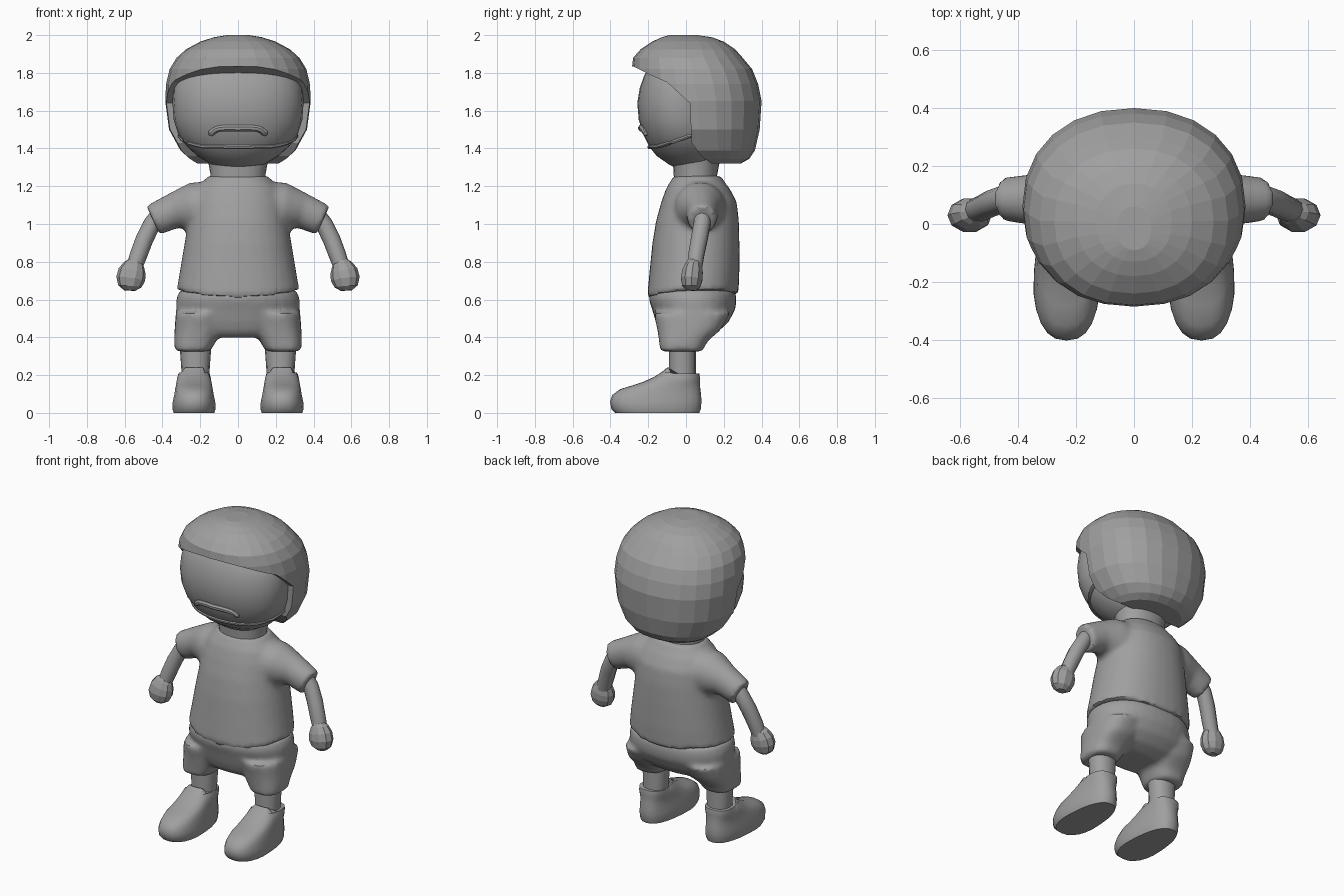
import bpy, bmesh
from math import sin, cos, pi, radians
from mathutils import Vector
from mathutils.bvhtree import BVHTree

if "Cube" in bpy.data.objects:
    bpy.data.objects.remove(bpy.data.objects["Cube"], do_unlink=True)

GREY = bpy.data.materials.new("plain_grey")
GREY.use_nodes = True
GREY.diffuse_color = (0.35, 0.35, 0.35, 1)
GREY.node_tree.nodes["Principled BSDF"].inputs["Base Color"].default_value = (0.35, 0.35, 0.35, 1)


def power(v, e):
    return abs(v) ** e * (1 if v > 0 else -1)


def flat_ring(z, x0, x1, y0, y1, n=24, square=2.2):
    """Horizontal superellipse that fits the given box."""
    e = 2 / square
    return [Vector(((x0 + x1) / 2 + (x1 - x0) / 2 * power(cos(t), e),
                    (y0 + y1) / 2 + (y1 - y0) / 2 * power(sin(t), e), z))
            for t in (2 * pi * i / n for i in range(n))]


def tube_rings(points, sizes, n=12):
    """Rings across a path; sizes are (height, depth) pairs."""
    pts = [Vector(p) for p in points]
    rings = []
    for i, p in enumerate(pts):
        d = (pts[min(i + 1, len(pts) - 1)] - pts[max(i - 1, 0)]).normalized()
        up = d.cross(Vector((0, 1, 0))).normalized()
        side = up.cross(d)
        h, w = sizes[i]
        rings.append([p + up * h * cos(2 * pi * k / n) + side * w * sin(2 * pi * k / n)
                      for k in range(n)])
    return rings


def loft(bm, rings):
    loops = [[bm.verts.new(p) for p in r] for r in rings]
    for a, b in zip(loops, loops[1:]):
        for i in range(len(a)):
            j = (i + 1) % len(a)
            bm.faces.new((a[i], a[j], b[j], b[i]))
    bm.faces.new(loops[0][::-1])
    bm.faces.new(loops[-1])


def make(name, ring_sets, smooth=False):
    bm = bmesh.new()
    for rings in ring_sets:
        loft(bm, rings)
    bmesh.ops.recalc_face_normals(bm, faces=bm.faces[:])
    me = bpy.data.meshes.new(name)
    bm.to_mesh(me)
    bm.free()
    me.materials.append(GREY)
    for p in me.polygons:
        p.use_smooth = smooth
    ob = bpy.data.objects.new(name, me)
    bpy.context.collection.objects.link(ob)
    return ob


def bake(ob):
    """Apply every modifier of the object."""
    bpy.context.view_layer.update()
    dg = bpy.context.evaluated_depsgraph_get()
    me = bpy.data.meshes.new_from_object(ob.evaluated_get(dg))
    ob.modifiers.clear()
    ob.data = me


def blend(ob, voxel=0.016, rounds=5):
    """Fuse overlapping shells into one soft cloth surface."""
    m = ob.modifiers.new("fuse", "REMESH")
    m.mode, m.voxel_size, m.use_smooth_shade = "VOXEL", voxel, True
    s = ob.modifiers.new("soften", "SMOOTH")
    s.factor, s.iterations = 0.5, rounds
    bake(ob)


def stack(table, **kw):
    return [flat_ring(z, -r, r, y0, y1, **kw) for z, r, y0, y1 in table]


# Head and neck
face = make("face", [stack([
    (1.30, .07, -.06, .10), (1.315, .14, -.09, .14), (1.36, .215, -.155, .18),
    (1.41, .27, -.195, .2), (1.47, .315, -.225, .2), (1.55, .34, -.25, .2),
    (1.64, .347, -.258, .2), (1.72, .342, -.245, .2), (1.79, .32, -.22, .18),
    (1.86, .25, -.17, .14)], n=28)], smooth=True)
make("neck", [stack([(1.18, .15, -.06, .17), (1.26, .145, -.065, .165),
                     (1.34, .16, -.07, .18)])], smooth=True)

# Hair: full cap with the face opening cut out of it
hair = make("hair", [stack([
    (1.32, .22, -.1, .29), (1.345, .255, -.14, .335), (1.39, .305, -.18, .365),
    (1.5, .365, -.25, .39), (1.65, .385, -.28, .4), (1.74, .381, -.285, .382),
    (1.82, .362, -.287, .35), (1.88, .325, -.28, .3), (1.925, .275, -.24, .26),
    (1.965, .2, -.18, .2), (1.988, .13, -.13, .14), (2.0, .06, -.09, .06)])])
opening_side = [(-.6, 1.835), (-.28, 1.835), (-.19, 1.79), (-.1, 1.75), (.02, 1.64),
                (.03, 1.43), (.08, 1.36), (.16, 1.3), (.16, 1.2), (-.6, 1.2)]
cutter = make("opening_cutter", [[[Vector((x, y, z)) for y, z in opening_side]
                                  for x in (-.6, .6)]])
cutter.hide_render = True
cut = hair.modifiers.new("opening", "BOOLEAN")
cut.operation, cut.object, cut.solver = "DIFFERENCE", cutter, "EXACT"
bake(hair)
bpy.data.objects.remove(cutter, do_unlink=True)

# Moustache and jaw beard follow the face surface
bm = bmesh.new()
bm.from_mesh(face.data)
skin = BVHTree.FromBMesh(bm)
bm.free()


def on_skin(points):
    return [skin.find_nearest(Vector(p))[0] for p in points]


steps = [i / 10 for i in range(-10, 11)]
lip = on_skin([(.17 * t, -.26, 1.5 - .06 * abs(t) ** 5) for t in steps])


def strand(path, size):
    """Tapered tube with upright cross sections."""
    rings = []
    for i, p in enumerate(path):
        d = (path[min(i + 1, len(path) - 1)] - path[max(i - 1, 0)]).normalized()
        a = d.cross(Vector((0, -1, .3))).normalized()
        if abs(d.y) > .8:
            a = d.cross(Vector((1, 0, 0))).normalized()
        b = d.cross(a)
        r = size * (.5 if i in (0, len(path) - 1) else 1)
        rings.append([p + a * r * cos(k * pi / 4) + b * r * sin(k * pi / 4) for k in range(8)])
    return rings


make("moustache", [strand(lip, .018)], smooth=True)
jaw = on_skin([(.34 * sin(radians(95 * t)), .04 - .28 * cos(radians(95 * t)),
                1.37 + .09 * t * t) for t in steps])
make("jaw_beard", [strand(jaw, .011)], smooth=True)

# T-shirt: body with a curved hem, fused with both sleeves
body = stack([(.605, .325, -.207, .278), (.75, .308, -.193, .283), (.9, .283, -.178, .283),
              (1.02, .263, -.158, .28), (1.12, .25, -.13, .268), (1.19, .222, -.105, .23),
              (1.23, .18, -.08, .198), (1.255, .158, -.065, .187)], n=32)
for p in body[0]:
    p.z += .045 * (p.x / .325) ** 2 + (.02 if p.y > .15 else 0)
sleeves = [tube_rings([(s * .1, .07, 1.1), (s * .24, .075, 1.085), (s * .34, .085, 1.07),
                       (s * .45, .085, 1.02)],
                      [(.13, .15), (.135, .13), (.095, .09), (.085, .075)], n=20)
           for s in (1, -1)]
blend(make("t_shirt", [body] + sleeves))

# Shorts: seat and two short legs
seat = stack([(.4, .2, -.11, .1), (.43, .27, -.14, .17), (.48, .315, -.16, .225),
              (.55, .328, -.18, .262), (.6, .328, -.197, .268), (.65, .31, -.19, .26)], n=32)
trouser_legs = []
for s in (1, -1):
    table = [(.325, .147, .335, -.137, .087), (.38, .115, .338, -.143, .115),
             (.44, .085, .336, -.152, .185), (.53, .07, .33, -.172, .235)]
    trouser_legs.append([flat_ring(z, min(s * a, s * b), max(s * a, s * b), y0, y1, square=2.6)
                         for z, a, b, y0, y1 in table])
blend(make("shorts", [seat] + trouser_legs))

# Arms, hands, shins and shoes on each side
for side, s in (("left", 1), ("right", -1)):
    make(side + "_arm", [tube_rings(
        [(s * .41, .085, 1.06), (s * .455, .085, 1.0), (s * .495, .07, .92),
         (s * .525, .055, .84), (s * .55, .045, .77), (s * .56, .04, .73)],
        [(.045, .045), (.046, .046), (.047, .046), (.046, .044), (.043, .042), (.04, .04)],
        n=10)], smooth=True)
    make(side + "_hand", [tube_rings(
        [(s * .545, .043, .805), (s * .55, .04, .785), (s * .56, .035, .75),
         (s * .568, .03, .71), (s * .572, .028, .67), (s * .573, .027, .648)],
        [(.035, .035), (.055, .045), (.073, .057), (.077, .06), (.062, .05), (.03, .025)],
        n=10)])
    make(side + "_shin", [[flat_ring(z, s * .225 - r, s * .225 + r, -.09, .052, n=16)
                           for z, r in ((.15, .072), (.25, .076), (.36, .085))]], smooth=True)
    # Shoe rings narrow toward the heel; the collar dips at the back
    rings = []
    for z, r, toe, heel in [(0, .112, -.375, .07), (.02, .118, -.395, .078),
                            (.06, .116, -.402, .082), (.095, .108, -.39, .08),
                            (.125, .104, -.35, .076), (.145, .1, -.285, .074),
                            (.165, .098, -.225, .073), (.19, .094, -.17, .073),
                            (.215, .09, -.13, .073), (.24, .085, -.1, .07)]:
        ring = flat_ring(z, -r, r, toe, heel, n=24, square=2.5)
        for p in ring:
            t = min(max((p.y + .25) / .33, 0), 1)
            p.x = s * .233 + p.x * (1 - .2 * t * (1 - z / .3))
            if z > .15 and p.y > -.08:
                p.z -= (z - .15) * .35
        rings.append(ring)
    make(side + "_shoe", [rings])

# Soft shading that keeps real edges sharp
bpy.ops.object.select_all(action="DESELECT")
for ob in bpy.context.scene.objects:
    if ob.type == "MESH" and ob.name != "hair" and not ob.name.endswith("hand"):
        ob.select_set(True)
        bpy.context.view_layer.objects.active = ob
bpy.ops.object.shade_smooth_by_angle(angle=radians(40))
